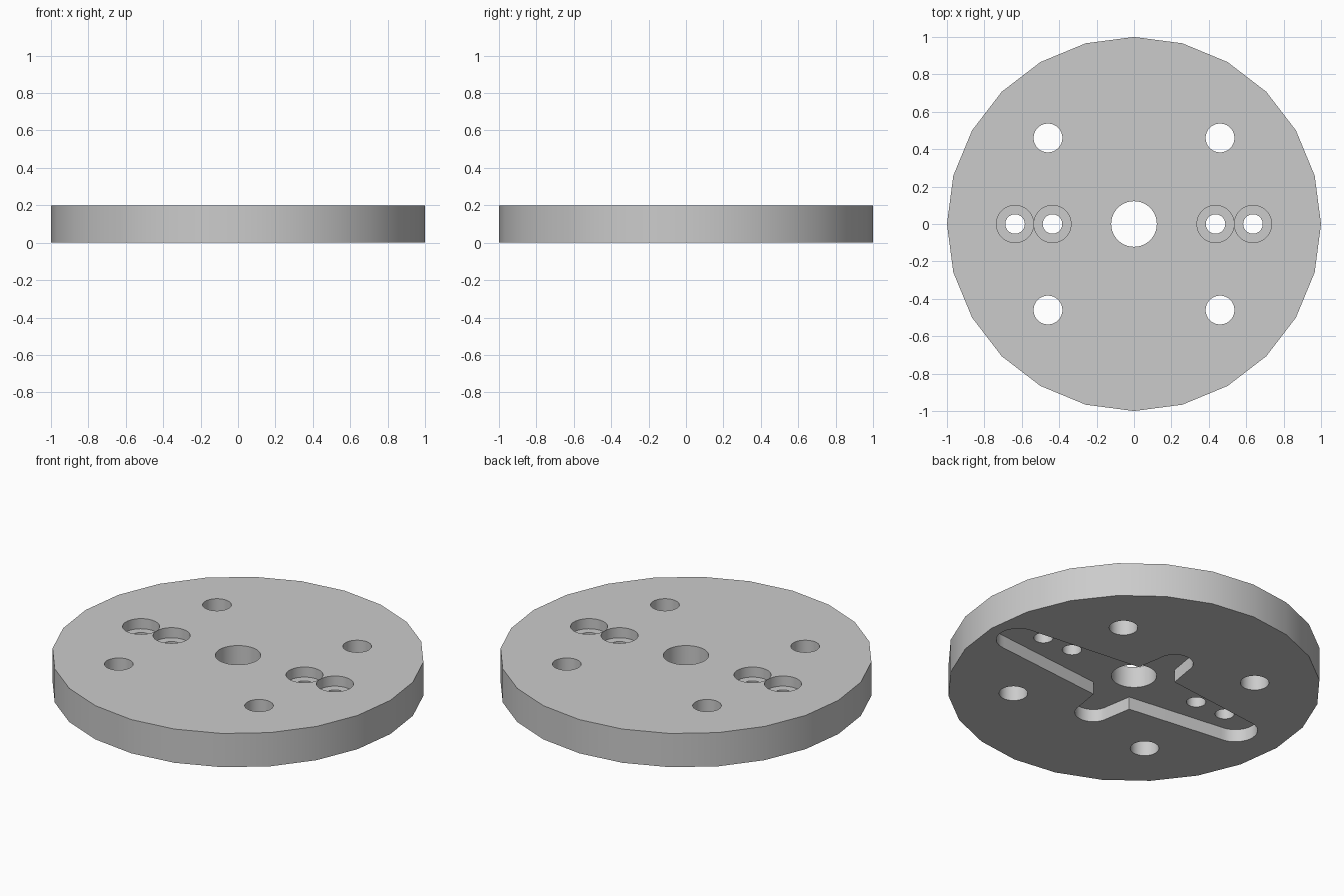
import bpy
import bmesh
from math import cos, sin, pi, radians

if "Cube" in bpy.data.objects:
    bpy.data.objects.remove(bpy.data.objects["Cube"])

THICK = 0.2     # plate thickness
POCKET = 0.075  # depth of the recess underneath
SINK = 0.06     # depth of the screw head seats


def prism(name, outline, z0, z1):
    """Extrude a closed counter-clockwise outline from z0 to z1."""
    bm = bmesh.new()
    face = bm.faces.new([bm.verts.new((x, y, z0)) for x, y in outline])
    top = bmesh.ops.extrude_face_region(bm, geom=[face])["geom"]
    bmesh.ops.translate(bm, vec=(0, 0, z1 - z0),
                        verts=[v for v in top if isinstance(v, bmesh.types.BMVert)])
    bmesh.ops.recalc_face_normals(bm, faces=bm.faces)
    mesh = bpy.data.meshes.new(name)
    bm.to_mesh(mesh)
    bm.free()
    obj = bpy.data.objects.new(name, mesh)
    bpy.context.collection.objects.link(obj)
    return obj


def arc(x, y, r, start, sweep, steps):
    return [(x + r * cos(start + sweep * i / steps),
             y + r * sin(start + sweep * i / steps)) for i in range(steps + 1)]


def circle(x, y, r, sides=48):
    return arc(x, y, r, 0, 2 * pi, sides)[:-1]


def arm_outline(right, left, tip, root, half):
    """Two opposed tapering arms along x with round tips."""
    return (arc(right, 0, tip, -pi / 2, pi, 16) + [(root, half), (-root, half)]
            + arc(-left, 0, tip, pi / 2, pi, 16) + [(-root, -half), (root, -half)])


# Plate
plate = prism("round_plate", circle(0, 0, 1, 24), 0, THICK)
grey = bpy.data.materials.new("light_grey")
grey.use_nodes = True
colour = (0.6, 0.6, 0.6, 1)
grey.diffuse_color = colour
grey.node_tree.nodes["Principled BSDF"].inputs["Base Color"].default_value = colour
plate.data.materials.append(grey)

cutters = []

# Cross-shaped recess underneath
long_arms = arm_outline(0.81, 0.71, 0.12, 0.12, 0.19)
short_arms = [(-y, x) for x, y in arm_outline(0.34, 0.34, 0.1, 0.19, 0.125)]
cutters.append(prism("long_arm_recess", long_arms, -0.1, POCKET))
cutters.append(prism("short_arm_recess", short_arms, -0.1, POCKET))

# Centre hole and four mounting holes
cutters.append(prism("centre_hole", circle(0, 0, 0.122), -0.1, 0.3))
for sx in (-1, 1):
    for sy in (-1, 1):
        cutters.append(prism("mounting_hole", circle(sx * 0.46, sy * 0.46, 0.077), -0.1, 0.3))
    # Screw holes with wide head seats
    for x in (0.436, 0.636):
        cutters.append(prism("screw_hole", circle(sx * x, 0, 0.052), -0.1, 0.3))
        cutters.append(prism("screw_seat", circle(sx * x, 0, 0.0995), THICK - SINK, 0.3))

# Cut everything out of the plate
bpy.ops.object.select_all(action="DESELECT")
plate.select_set(True)
bpy.context.view_layer.objects.active = plate
for cutter in cutters:
    cutter.hide_render = True
    mod = plate.modifiers.new(cutter.name, "BOOLEAN")
    mod.operation = "DIFFERENCE"
    mod.solver = "EXACT"
    mod.object = cutter
    bpy.ops.object.modifier_apply(modifier=mod.name)
    bpy.data.objects.remove(cutter)

bpy.ops.object.shade_smooth_by_angle(angle=radians(30))
